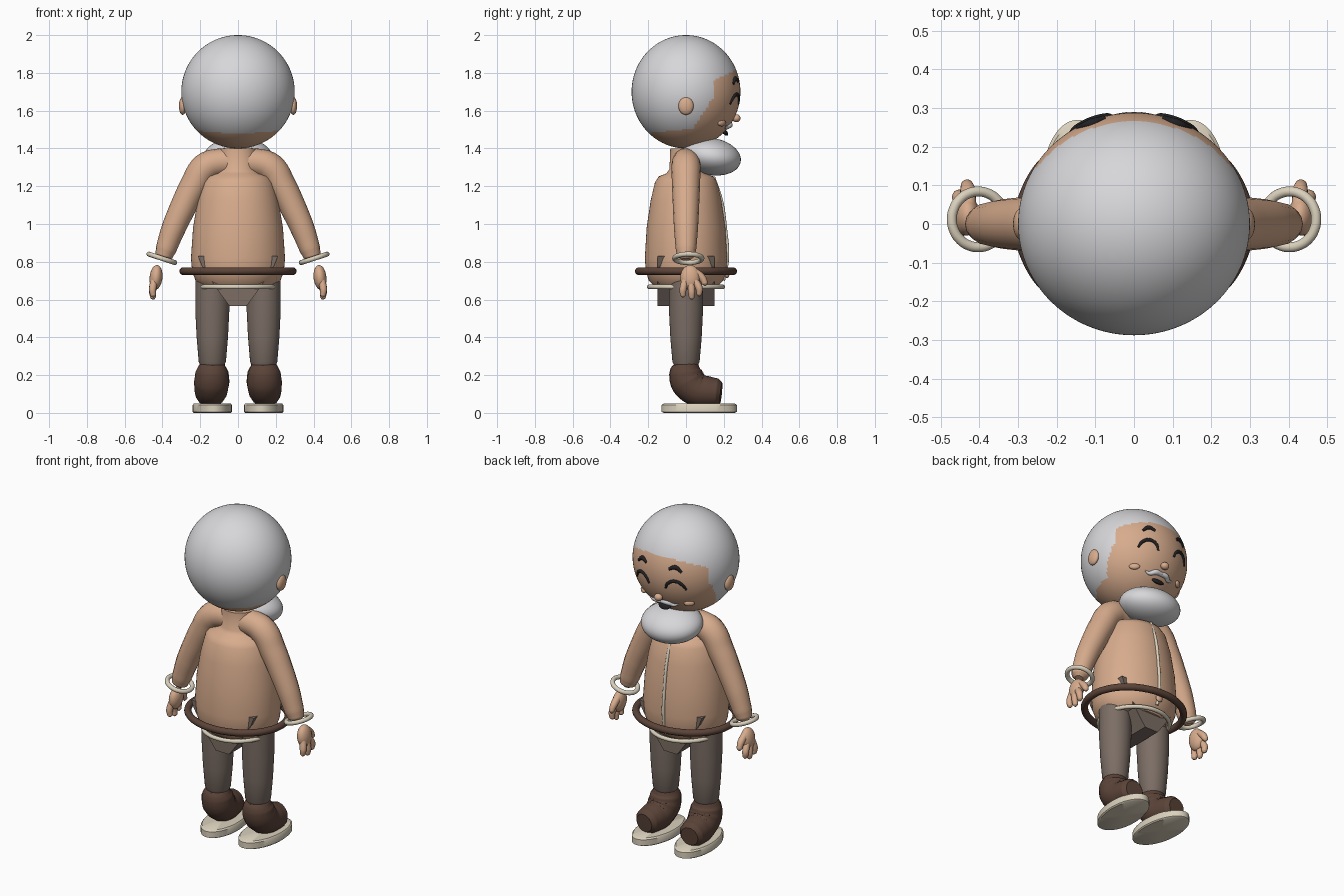
import bpy, bmesh, math
from mathutils import Matrix, Vector

cube = bpy.data.objects.get("Cube")
if cube:
    bpy.data.objects.remove(cube, do_unlink=True)


def material(name, rgb):
    m = bpy.data.materials.new(name)
    m.use_nodes = True
    color = (*rgb, 1)
    m.diffuse_color = color
    node = next(n for n in m.node_tree.nodes if n.type == 'BSDF_PRINCIPLED')
    node.inputs["Base Color"].default_value = color
    return m


SKIN = material("warm_skin", (0.68, 0.41, 0.265))
HAIR = material("silver_hair", (0.68, 0.68, 0.70))
PANTS = material("grey_brown_cloth", (0.20, 0.155, 0.13))
BOOT = material("dark_brown_leather", (0.105, 0.057, 0.04))
CREAM = material("cream", (0.70, 0.63, 0.50))
BLACK = material("black", (0.015, 0.015, 0.017))


def finish(name, mesh, mat, smooth=True):
    obj = bpy.data.objects.new(name, mesh)
    bpy.context.scene.collection.objects.link(obj)
    if not mesh.materials:
        mesh.materials.append(mat)
    if smooth:
        bpy.ops.object.select_all(action='DESELECT')
        obj.select_set(True)
        bpy.context.view_layer.objects.active = obj
        bpy.ops.object.shade_smooth_by_angle(angle=math.radians(40))
    return obj


def from_bmesh(name, bm, mat, smooth=True):
    bmesh.ops.recalc_face_normals(bm, faces=bm.faces)
    mesh = bpy.data.meshes.new(name)
    bm.to_mesh(mesh)
    bm.free()
    return finish(name, mesh, mat, smooth)


def ball(name, center, radii, mat, rot=Matrix(), seg=32):
    bm = bmesh.new()
    bmesh.ops.create_uvsphere(bm, u_segments=seg, v_segments=seg * 2 // 3, radius=1)
    bm.transform(Matrix.Translation(center) @ rot @ Matrix.Diagonal((*radii, 1)))
    return from_bmesh(name, bm, mat)


def lathe(name, profile, mat, center=(0, 0, 0), depth=1.0, turn=0.0, seg=48):
    """Revolve (radius, height) pairs about z, then squash in y."""
    bm = bmesh.new()
    verts = [bm.verts.new((r, 0, z)) for r, z in profile]
    edges = [bm.edges.new(pair) for pair in zip(verts, verts[1:])]
    bmesh.ops.spin(bm, geom=verts + edges, axis=(0, 0, 1), cent=(0, 0, 0),
                   angle=math.tau, steps=seg, use_duplicate=False)
    bmesh.ops.remove_doubles(bm, verts=bm.verts, dist=1e-5)
    bm.transform(Matrix.Translation(center) @ Matrix.Rotation(turn, 4, 'Z')
                 @ Matrix.Diagonal((1, depth, 1, 1)))
    return from_bmesh(name, bm, mat)


def tube(name, points, radii, mat, cyclic=False, res=8):
    """Smooth round tube through the points with a radius at each."""
    curve = bpy.data.curves.new(name, 'CURVE')
    curve.dimensions = '3D'
    curve.bevel_depth = 1
    curve.bevel_resolution = 6
    curve.resolution_u = res
    curve.use_fill_caps = not cyclic
    spline = curve.splines.new('BEZIER')
    spline.bezier_points.add(len(points) - 1)
    spline.use_cyclic_u = cyclic
    for bp, p, r in zip(spline.bezier_points, points, radii):
        bp.co, bp.radius = p, r
        bp.handle_left_type = bp.handle_right_type = 'AUTO'
    temp = bpy.data.objects.new("temp_curve", curve)
    bpy.context.scene.collection.objects.link(temp)
    graph = bpy.context.evaluated_depsgraph_get()
    mesh = bpy.data.meshes.new_from_object(temp.evaluated_get(graph))
    bpy.data.objects.remove(temp, do_unlink=True)
    return finish(name, mesh, mat)


def hoop(name, center, rx, ry, thick, mat, rot=Matrix()):
    pts = []
    for i in range(16):
        a = math.tau * i / 16
        pts.append(Vector(center) + rot @ Vector((rx * math.cos(a), ry * math.sin(a), 0)))
    return tube(name, pts, [thick] * len(pts), mat, cyclic=True)


# Head: one ball, hair and face split by a hairline rule
HEAD_Z, HEAD_R, HEAD_D = 1.70, 0.30, 0.288


def hairline(y):
    if y < 0.04:
        return 1.50 + 0.1 * y
    if y < 0.15:
        return 1.51 + 1.55 * (y - 0.04)
    return 1.765 + 0.45 * (y - 0.15)


def on_face(x, z):
    k = 1 - (x / HEAD_R) ** 2 - ((z - HEAD_Z) / HEAD_R) ** 2
    return Vector((x, HEAD_D * math.sqrt(max(k, 0)), z))


head = ball("head", (0, 0, HEAD_Z), (HEAD_R, HEAD_D, HEAD_R), HAIR, seg=128)
head.data.materials.append(SKIN)
for face in head.data.polygons:
    c = face.center
    face.material_index = int(c.z < hairline(c.y))

# Nose, mouth and beard
ball("nose", on_face(0, 1.56) + Vector((0, 0.012, 0)), (0.025, 0.022, 0.021), SKIN)
ball("mouth", on_face(0, 1.488), (0.04, 0.012, 0.026), BLACK, Matrix.Rotation(0.75, 4, 'X'))
ball("beard", (0, 0.135, 1.357), (0.18, 0.157, 0.098), HAIR, Matrix.Rotation(-0.18, 4, 'X'), 48)

# Torso, front closure and hem
lathe("torso", [(0, .665), (.185, .665), (.225, .70), (.243, .75), (.249, .82), (.238, .98),
                (.215, 1.12), (.188, 1.22), (.165, 1.252), (.12, 1.267), (.10, 1.29),
                (.095, 1.40), (0, 1.40)], SKIN, depth=0.875, seg=64)
tube("front_closure", [(0, .145, 1.25), (0, .188, 1.12), (0, .208, .98), (0, .219, .82),
                       (0, .198, .70)], [.009] * 5, CREAM)
ball("closure_button", (0, .218, .735), (.022, .012, .022), SKIN)
hoop("hem", (0, 0, .667), .195, .195, .012, CREAM)
hoop("waist_hoop", (0, 0, .75), .29, .25, .02, BOOT)

# Pelvis block tapering down to the crotch
bm = bmesh.new()
half = [(.212, .83), (.192, .78), (.115, .66), (.045, .565)]
outline = half + [(-x, z) for x, z in reversed(half)]
side = bm.faces.new([bm.verts.new((x, -.15, z)) for x, z in outline])
grown = bmesh.ops.extrude_face_region(bm, geom=[side])["geom"]
bmesh.ops.translate(bm, vec=(0, .30, 0), verts=[v for v in grown if isinstance(v, bmesh.types.BMVert)])
from_bmesh("pelvis", bm, PANTS, smooth=False)

# Shoulders and both arms as one continuous tube
arm = [(.10, 1.325), (.17, 1.30), (.235, 1.20), (.295, 1.08), (.34, .98), (.38, .87),
       (.393, .83), (.398, .812)]
arm_r = [.074, .078, .074, .069, .064, .055, .046, .024]
path = [(-x, 0, z) for x, z in reversed(arm)] + [(0, 0, 1.325)] + [(x, 0, z) for x, z in arm]
tube("arms", path, arm_r[::-1] + [.072] + arm_r, SKIN, res=6)

for s, label in ((1, "left"), (-1, "right")):
    # Ear, cheek, closed eye, brow and moustache wing
    ball(label + "_ear", (s * .293, 0, 1.625), (.02, .04, .047), SKIN)
    ball(label + "_cheek", on_face(s * .155, 1.535), (.03, .014, .018), SKIN,
         Matrix.Rotation(-s * .7, 4, 'Z'))
    arch = [(.055, 1.635), (.072, 1.668), (.11, 1.686), (.148, 1.668), (.165, 1.635)]
    tube(label + "_eye", [on_face(s * x, z) for x, z in arch], [.006, .009, .010, .009, .006], BLACK)
    brow = [(.076, 1.755), (.11, 1.768), (.145, 1.742)]
    tube(label + "_brow", [on_face(s * x, z) for x, z in brow], [.008, .013, .007], BLACK)
    wing = [(0, 1.523), (.035, 1.524), (.07, 1.512), (.10, 1.522)]
    tube(label + "_moustache", [on_face(s * x, z) for x, z in wing], [.013, .016, .011, .002], HAIR)

    # Bracelet and hand
    hoop(label + "_bracelet", (s * .403, .012, .818), .072, .072, .013, CREAM,
         Matrix.Rotation(-s * .32, 3, 'Y'))
    ball(label + "_palm", (s * .434, .022, .717), (.034, .052, .066), SKIN,
         Matrix.Rotation(-s * .1, 4, 'Y'))
    fingers = [(-.004, -.016, .612), (.024, .030, .600), (.046, .070, .618)]
    for i, (y0, y1, z1) in enumerate(fingers):
        tube(f"{label}_finger_{i + 1}",
             [(s * .443, y0, .70), (s * .452, y1, z1 + .04), (s * .449, y1, z1 + .01), (s * .447, y1, z1)],
             [.020, .019, .015, .005], SKIN)
    tube(label + "_thumb", [(s * .43, .04, .75), (s * .43, .085, .715), (s * .432, .100, .685),
                            (s * .432, .102, .672)], [.022, .020, .016, .005], SKIN)

    # Trouser leg
    lathe(label + "_leg", [(0, .235), (.055, .235), (.072, .27), (.083, .40), (.090, .54),
                           (.090, .72), (0, .72)], PANTS, (s * .136, 0, 0))

    # Boot swept from ankle to toe, on an oval sole
    boot = [(-.004, .268), (-.003, .255), (-.002, .215), (.012, .165), (.06, .122), (.115, .112),
            (.165, .108), (.186, .106)]
    boot_r = [.045, .068, .088, .094, .088, .082, .074, .055]
    tube(label + "_boot", [(s * (.138 + .08 * y), y, z) for y, z in boot], boot_r, BOOT)
    lathe(label + "_sole", [(0, 0), (.097, 0), (.103, .006), (.103, .042), (.097, .05), (0, .05)],
          CREAM, (s * .136, .07, 0), 1.94, -s * .07)
